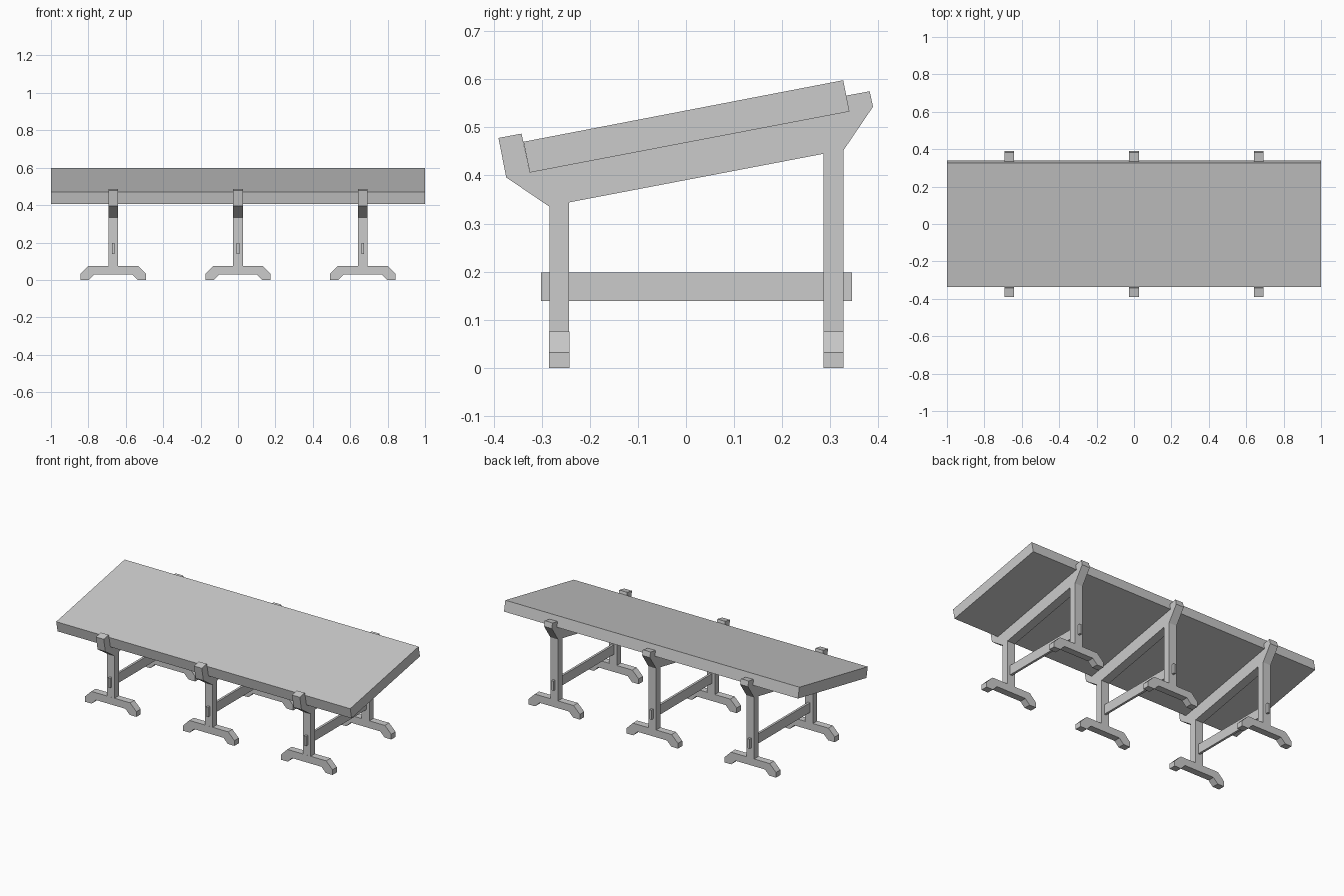
import bpy
import bmesh
from mathutils import Vector

cube = bpy.data.objects.get("Cube")
if cube:
    bpy.data.objects.remove(cube, do_unlink=True)


def extrude_profile(name, points, axis, width, location=(0, 0, 0)):
    """Extrude a flat outline by width, centred along the given axis."""
    bm = bmesh.new()
    if axis == "X":
        verts = [bm.verts.new((-width / 2, a, b)) for a, b in points]
        step = Vector((width, 0, 0))
    else:
        verts = [bm.verts.new((a, -width / 2, b)) for a, b in points]
        step = Vector((0, width, 0))
    face = bm.faces.new(verts)
    grown = bmesh.ops.extrude_face_region(bm, geom=[face], use_keep_orig=True)
    moved = [g for g in grown["geom"] if isinstance(g, bmesh.types.BMVert)]
    bmesh.ops.translate(bm, verts=moved, vec=step)
    bmesh.ops.recalc_face_normals(bm, faces=bm.faces)
    mesh = bpy.data.meshes.new(name)
    bm.to_mesh(mesh)
    bm.free()
    obj = bpy.data.objects.new(name, mesh)
    obj.location = location
    bpy.context.collection.objects.link(obj)
    return obj


# Sloping slab
top_outline = [(-0.338, 0.47), (0.327, 0.598), (0.34, 0.533), (-0.325, 0.406)]
extrude_profile("tabletop", top_outline, "X", 2.0)

# Trestle: two posts joined by a sloping beam with hooked ends
FOOT_TOP = 0.075
frame_outline = [
    (-0.284, FOOT_TOP), (-0.284, 0.335), (-0.374, 0.396), (-0.39, 0.478),
    (-0.342, 0.487), (-0.325, 0.406), (0.34, 0.533), (0.333, 0.566),
    (0.382, 0.575), (0.389, 0.543), (0.328, 0.453), (0.328, FOOT_TOP),
    (0.286, FOOT_TOP), (0.286, 0.445), (-0.243, 0.344), (-0.243, FOOT_TOP),
]

# Foot: one half, mirrored to the other side
half_foot = [(0.1, 0.03), (0.13, 0), (0.175, 0), (0.175, 0.032), (0.132, FOOT_TOP)]
foot_outline = half_foot + [(-x, z) for x, z in reversed(half_foot)]

# Through stretcher
stretcher_outline = [(-0.302, 0.139), (0.345, 0.139), (0.345, 0.198), (-0.302, 0.198)]

for side, x in (("right", -0.667), ("middle", 0), ("left", 0.667)):
    extrude_profile(f"{side}_trestle_frame", frame_outline, "X", 0.053, (x, 0, 0))
    extrude_profile(f"{side}_stretcher", stretcher_outline, "X", 0.014, (x, 0, 0))
    for end, y in (("front", -0.2635), ("back", 0.307)):
        extrude_profile(f"{side}_{end}_foot", foot_outline, "Y", 0.042, (x, y, 0))
